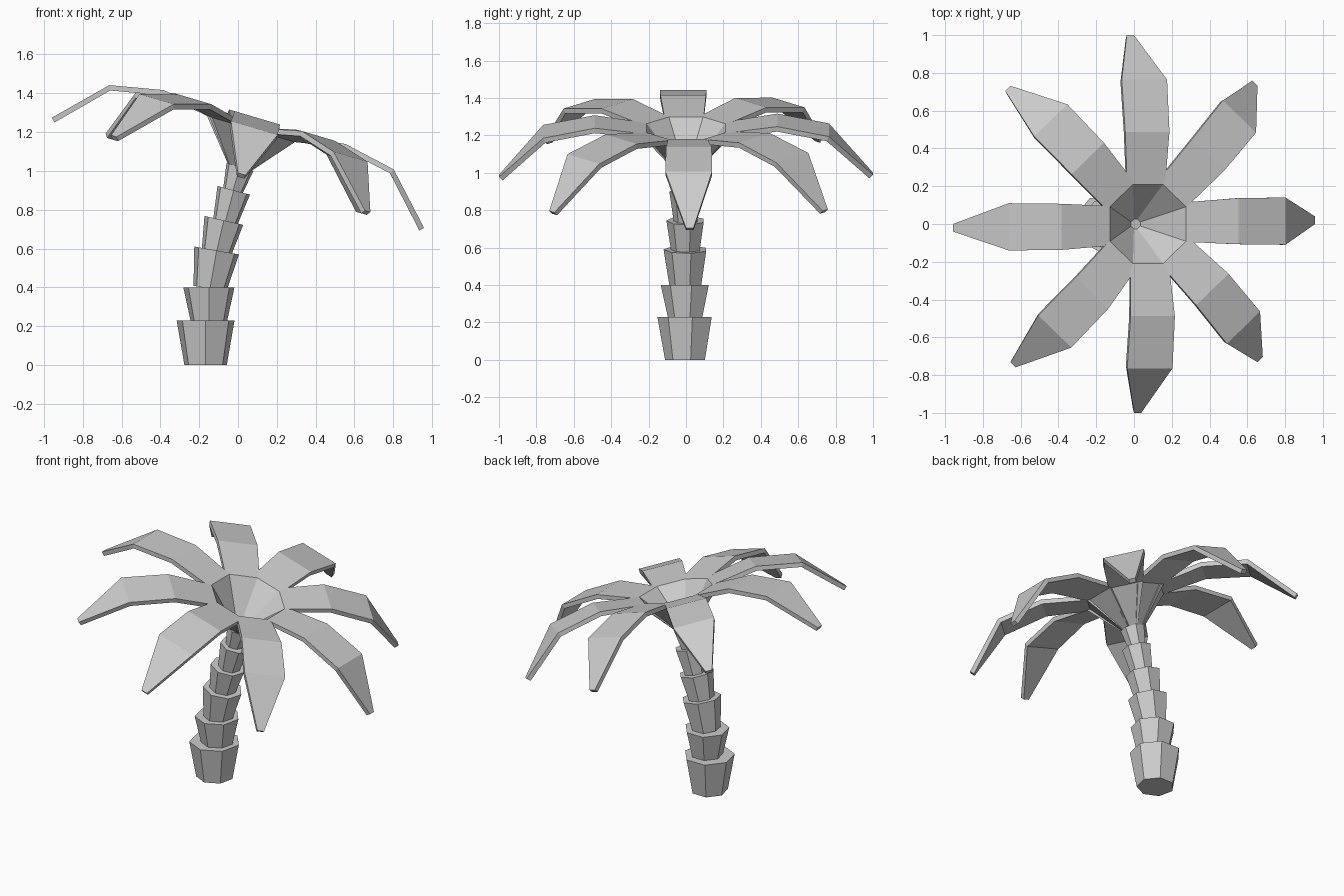
import bpy, bmesh
from math import radians, pi, sin, cos
from mathutils import Matrix, Vector

if "Cube" in bpy.data.objects:
    bpy.data.objects.remove(bpy.data.objects["Cube"])

TILT = radians(16.5)


def finish(bm, name):
    bmesh.ops.recalc_face_normals(bm, faces=bm.faces)
    me = bpy.data.meshes.new(name)
    bm.to_mesh(me)
    bm.free()
    ob = bpy.data.objects.new(name, me)
    bpy.context.collection.objects.link(ob)
    return ob


def trunk_segment(name, x, z, length, r_low, r_top, tilt, sides=7):
    """Flared stub whose top cap is centred on (x, 0, z)."""
    bm = bmesh.new()
    m = Matrix.Translation((x, 0, z)) @ Matrix.Rotation(radians(tilt), 4, 'Y')
    rings = []
    for r, h in ((r_low, -length), (r_top, 0)):
        rings.append([bm.verts.new(m @ Vector((r * cos(a), r * sin(a), h)))
                      for a in (-pi / 2 + 2 * pi * i / sides for i in range(sides))])
    low, top = rings
    bm.faces.new(low[::-1])
    bm.faces.new(top)
    for i in range(sides):
        j = (i + 1) % sides
        bm.faces.new((low[i], low[j], top[j], top[i]))
    return finish(bm, name)


# Trunk: stacked flared segments that lean towards +x
segments = [  # top x, top z, length, low radius, top radius, tilt
    (-0.167, 0.23, 0.23, 0.112, 0.153, 0),
    (-0.150, 0.40, 0.18, 0.095, 0.135, 0),
    (-0.110, 0.59, 0.20, 0.088, 0.120, 10),
    (-0.073, 0.745, 0.165, 0.080, 0.105, 13),
    (-0.022, 0.90, 0.165, 0.066, 0.089, 15),
    (0.010, 1.02, 0.135, 0.052, 0.074, 16.5)]
for i, s in enumerate(segments):
    trunk_segment(f"trunk_segment_{i + 1}", *s)

# Fronds: a bent strip (reach, height, half width, sideways shift) given thickness
profile = [(0.0, 0.0, 0.012, 0.0), (0.21, 0.26, 0.105, 0.01),
           (0.488, 0.30, 0.122, 0.015), (0.764, 0.245, 0.125, 0.015),
           (1.0, 0.0, 0.02, 0.02)]
crown = Matrix.Translation((0, 0, 0.99)) @ Matrix.Rotation(TILT, 4, 'Y')
for i, angle in enumerate((0, 47, 90, 133, 180, 227, 270, 313)):
    bm = bmesh.new()
    m = crown @ Matrix.Rotation(radians(angle), 4, 'Z')
    rows = [[bm.verts.new(m @ Vector((r, shift + side * w, h))) for side in (-1, 1)]
            for r, h, w, shift in profile]
    for (a, b), (c, d) in zip(rows, rows[1:]):
        bm.faces.new((a, c, d, b))
    bm.normal_update()
    me = bpy.data.meshes.new(f"frond_{i + 1}")
    bm.to_mesh(me)
    bm.free()
    ob = bpy.data.objects.new(f"frond_{i + 1}", me)
    bpy.context.collection.objects.link(ob)
    mod = ob.modifiers.new("thickness", 'SOLIDIFY')
    mod.thickness = 0.028
    mod.offset = -1
